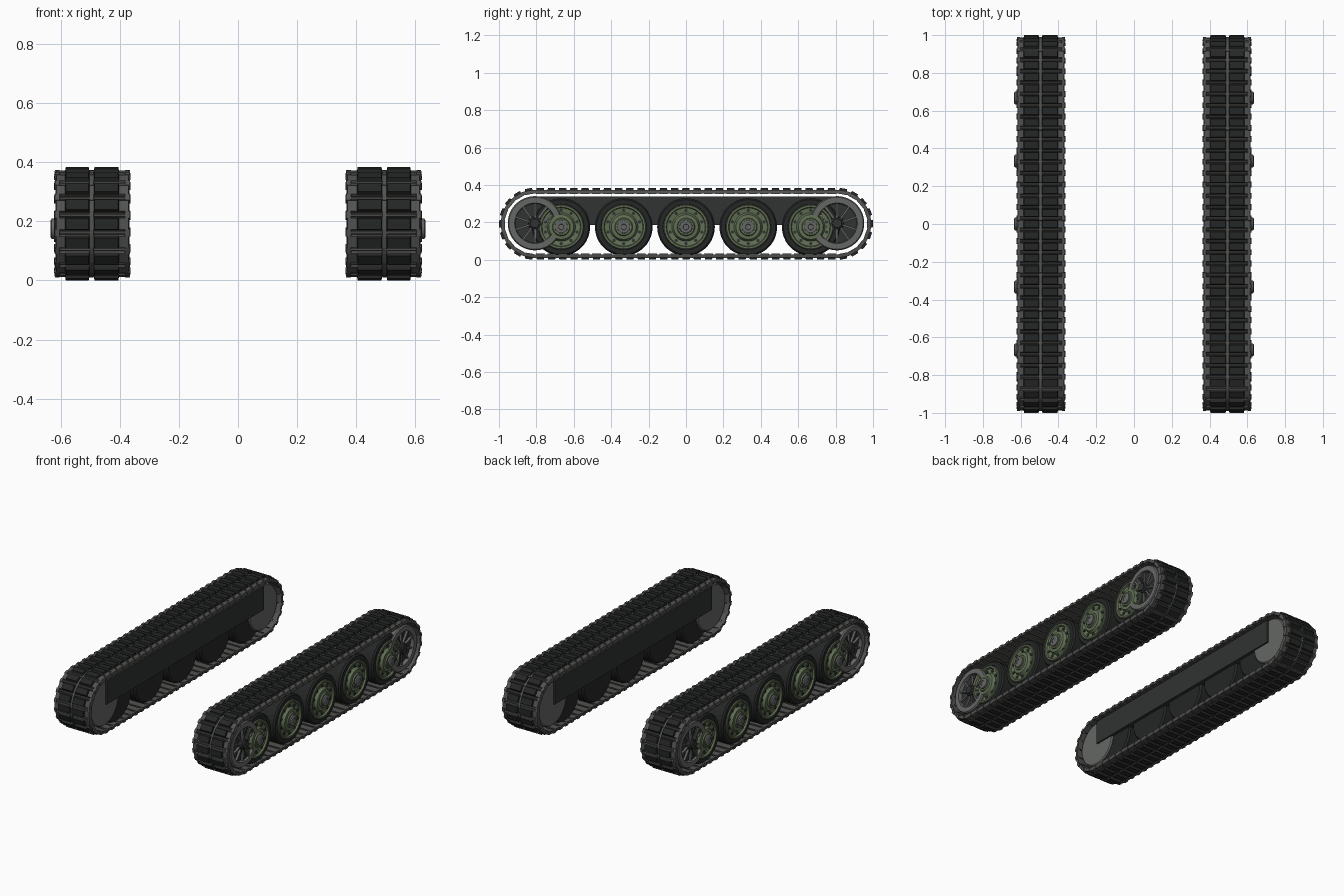
import bpy, bmesh
from math import pi, sin, cos, radians
from mathutils import Matrix, Vector

if "Cube" in bpy.data.objects:
    bpy.data.objects.remove(bpy.data.objects["Cube"])

ZC, YC, ROUT = 0.192, 0.808, 0.192     # loop centre height, end centre, outer radius


def mat(name, c):
    m = bpy.data.materials.new(name)
    m.diffuse_color = (*c, 1)
    m.use_nodes = True
    m.node_tree.nodes["Principled BSDF"].inputs["Base Color"].default_value = m.diffuse_color
    return m


RUBBER = mat("rubber", (0.018, 0.02, 0.019))
STEEL = mat("steel", (0.085, 0.085, 0.082))
DARK = mat("dark_steel", (0.03, 0.033, 0.031))
GREY = mat("grey_steel", (0.13, 0.135, 0.13))
GREEN = mat("green_paint", (0.12, 0.16, 0.09))


def finish(bm, name, material, loc=(0, 0, 0), smooth=True):
    """Turn a bmesh into an object mirrored to the other track."""
    bmesh.ops.recalc_face_normals(bm, faces=bm.faces)
    me = bpy.data.meshes.new(name)
    bm.to_mesh(me)
    bm.free()
    if smooth:
        me.shade_smooth()
        me.set_sharp_from_angle(angle=radians(30))
    me.materials.append(material)
    ob = bpy.data.objects.new(name, me)
    bpy.context.collection.objects.link(ob)
    ob.location = loc
    ob.modifiers.new("other_side", 'MIRROR').use_axis[0] = True
    return ob


def copy(ob, loc):
    o = ob.copy()
    o.location = loc
    bpy.context.collection.objects.link(o)


def lathe(profile, n=48):
    """Revolve (x, radius) points around the x axis."""
    bm = bmesh.new()
    vs = [bm.verts.new((x, 0, r)) for x, r in profile]
    es = [bm.edges.new(p) for p in zip(vs, vs[1:])]
    bmesh.ops.spin(bm, geom=vs + es, cent=(0, 0, 0), axis=(1, 0, 0),
                   angle=2 * pi, steps=n, use_merge=True)
    bmesh.ops.remove_doubles(bm, verts=bm.verts, dist=1e-5)
    return bm


def box(bm, x0, x1, y0, y1, z0, z1, m=Matrix(), taper=0.0):
    """Box whose top (+z) is pulled in by taper."""
    c = Vector(((x0 + x1) / 2, (y0 + y1) / 2, (z0 + z1) / 2))
    vs = bmesh.ops.create_cube(bm, size=1)['verts']
    for v in vs:
        t = taper if v.co.z > 0 else 0
        v.co = c + Vector((v.co.x * (x1 - x0 - 2 * t), v.co.y * (y1 - y0 - 2 * t), v.co.z * (z1 - z0)))
        v.co = m @ v.co


def rod(bm, x0, x1, r, n, m=Matrix()):
    bmesh.ops.create_cone(bm, cap_ends=True, segments=n, radius1=r, radius2=r, depth=x1 - x0,
                          matrix=m @ Matrix.Translation(((x0 + x1) / 2, 0, 0)) @ Matrix.Rotation(pi / 2, 4, 'Y'))


# Track loop: matrices along the path, local z points outward
RP = 0.172
ARC, STR = pi * RP, 2 * YC
LEN = 2 * (ARC + STR)
N = 72
PITCH = LEN / N


def on_path(s):
    s %= LEN
    half = s >= ARC + STR
    s -= (ARC + STR) * half
    if s < STR:
        y, a = YC - s, 0
    else:
        y, a = -YC, (s - STR) / RP
    m = Matrix.Translation((0, y, 0)) @ Matrix.Rotation(a, 4, 'X') @ Matrix.Translation((0, 0, RP))
    turn = Matrix.Rotation(pi * half, 4, 'X')
    return Matrix.Translation((0, 0, ZC)) @ turn @ m


links, pads, pins = bmesh.new(), bmesh.new(), bmesh.new()
for i in range(N):
    m = on_path((i + 0.5) * PITCH)
    h = PITCH * 0.39
    box(links, 0.367, 0.618, -h, h, -0.012, 0.008, m, 0.004)
    for x0, x1 in ((0.402, 0.488), (0.502, 0.585)):
        box(pads, x0, x1, -h * 0.92, h * 0.92, 0.004, ROUT - RP, m, 0.003)
    p = on_path(i * PITCH)
    rod(pins, 0.372, 0.613, 0.007, 8, p)
    for x0, x1 in ((0.363, 0.385), (0.485, 0.505), (0.60, 0.622)):
        box(pins, x0, x1, -PITCH * 0.25, PITCH * 0.25, -0.009, 0.01, p, 0.003)
finish(links, "track_links", STEEL, smooth=False)
finish(pads, "track_pads", RUBBER, smooth=False)
finish(pins, "track_pins", STEEL, smooth=False)

# Road wheels: tyre, painted disc, bolts and hub cap
tyre = lathe([(0.395, 0), (0.395, 0.144), (0.405, 0.154), (0.59, 0.154), (0.60, 0.146),
              (0.60, 0.122), (0.585, 0.118), (0.585, 0)])
disc = lathe([(0.57, 0.0), (0.57, 0.122), (0.606, 0.120), (0.609, 0.116), (0.609, 0.106),
              (0.598, 0.102), (0.594, 0.076), (0.604, 0.070), (0.612, 0.066), (0.614, 0.048),
              (0.622, 0.044), (0.622, 0)])
bolts = bmesh.new()
for k in range(10):
    m = Matrix.Rotation(2 * pi * k / 10, 4, 'X') @ Matrix.Translation((0, 0, 0.089))
    rod(bolts, 0.59, 0.602, 0.009, 10, m)
cap = lathe([(0.61, 0), (0.61, 0.036), (0.63, 0.034), (0.634, 0.028), (0.634, 0.016),
             (0.630, 0.014), (0.630, 0)], 24)
ys = [-0.667, -0.333, 0, 0.333, 0.667]
for bm, name, mt in ((tyre, "wheel_tyre", RUBBER), (disc, "wheel_disc", GREEN),
                     (bolts, "wheel_bolts", DARK), (cap, "wheel_hub_cap", GREY)):
    ob = finish(bm, name, mt, (0, ys[0], 0.175))
    for y in ys[1:]:
        copy(ob, (0, y, 0.175))

# End wheels: rimmed drum, dark recess, spokes and hub
drum = lathe([(0.385, 0), (0.385, 0.138), (0.392, 0.145), (0.604, 0.145), (0.612, 0.139),
              (0.612, 0.108), (0.588, 0.104), (0.588, 0)])
recess = lathe([(0.586, 0), (0.586, 0.1035), (0.590, 0.1035), (0.590, 0)])
spokes = bmesh.new()
for k in range(10):
    box(spokes, 0.586, 0.604, -0.005, 0.005, 0.02, 0.108, Matrix.Rotation(2 * pi * k / 10, 4, 'X'))
hub = lathe([(0.585, 0), (0.585, 0.036), (0.612, 0.034), (0.616, 0.026), (0.623, 0.024), (0.623, 0)], 24)
for bm, name, mt in ((drum, "end_wheel_drum", GREY), (recess, "end_wheel_recess", DARK),
                     (spokes, "end_wheel_spokes", GREY), (hub, "end_wheel_hub", DARK)):
    ob = finish(bm, name, mt, (0, -YC, 0.195))
    copy(ob, (0, YC, 0.195))

# Inner side panel carrying the wheels
panel = bmesh.new()
box(panel, 0.375, 0.44, -0.80, 0.80, 0.186, 0.337)
finish(panel, "side_panel", DARK, smooth=False)
